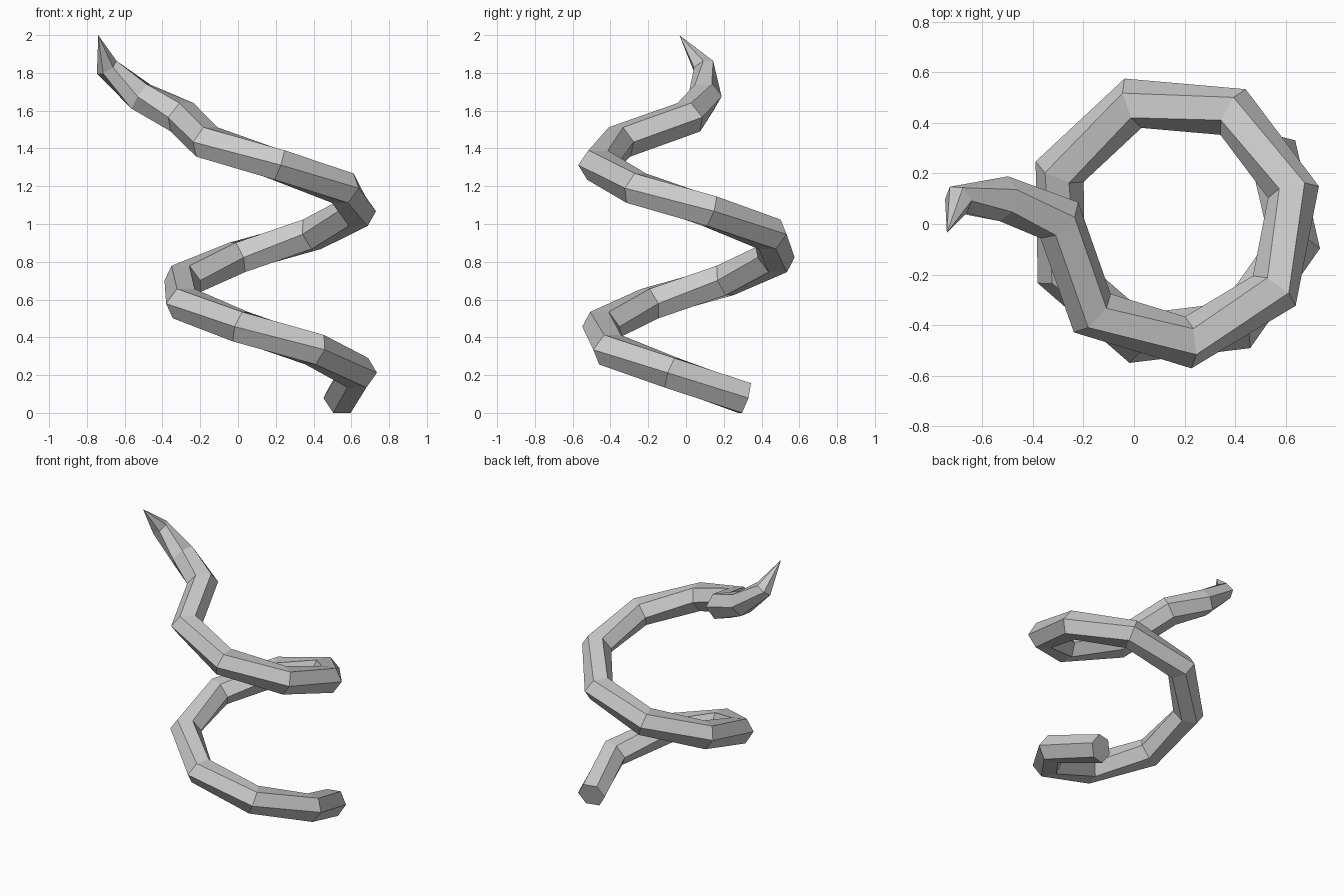
import bpy, bmesh, math
from mathutils import Vector

if "Cube" in bpy.data.objects:
    bpy.data.objects.remove(bpy.data.objects["Cube"])

SIDES = 6
UP = Vector((0, 0, 1))

# Centre line: clockwise rising helix, then a free end curling outwards
path = []
for i in range(12):
    a = math.radians(37 - 48 * i)
    path.append(Vector((0.155 + 0.488 * math.cos(a),
                        0.016 + 0.488 * math.sin(a),
                        0.09 + 0.1222 * i)))
path += [Vector((-0.295, 0.015, 1.565)), Vector((-0.515, 0.10, 1.675)),
         Vector((-0.695, 0.095, 1.83))]
tip_pos = Vector((-0.74, -0.035, 2.0))
radii = [0.095] * 13 + [0.088, 0.062]

bm = bmesh.new()
rings = []
full = path + [tip_pos]
for i, p in enumerate(path):
    nxt = (full[i + 1] - p).normalized()
    prev = (p - full[i - 1]).normalized() if i else nxt
    t = (nxt + prev).normalized()
    side = t.cross(UP).normalized()
    up = side.cross(t)
    # widen mitred corners so the tube keeps its thickness
    miter = 1 / max(t.dot(nxt), 0.85) if i < len(path) - 1 else 1
    ring = []
    for k in range(SIDES):
        a = math.tau * k / SIDES
        ring.append(bm.verts.new(p + radii[i] * (side * math.cos(a) * miter + up * math.sin(a))))
    rings.append(ring)

# Tube walls, flat start cap and pointed end
for r0, r1 in zip(rings, rings[1:]):
    for k in range(SIDES):
        j = (k + 1) % SIDES
        bm.faces.new((r0[k], r0[j], r1[j], r1[k]))
bm.faces.new(rings[0])
tip = bm.verts.new(tip_pos)
for k in range(SIDES):
    bm.faces.new((rings[-1][k], rings[-1][(k + 1) % SIDES], tip))
bmesh.ops.recalc_face_normals(bm, faces=bm.faces)

# Rest the start end exactly on the ground
low = min(v.co.z for v in bm.verts)
for v in rings[0]:
    v.co.z -= low

mesh = bpy.data.meshes.new("coiled_tendril")
bm.to_mesh(mesh)
bm.free()
bpy.context.collection.objects.link(bpy.data.objects.new("coiled_tendril", mesh))
